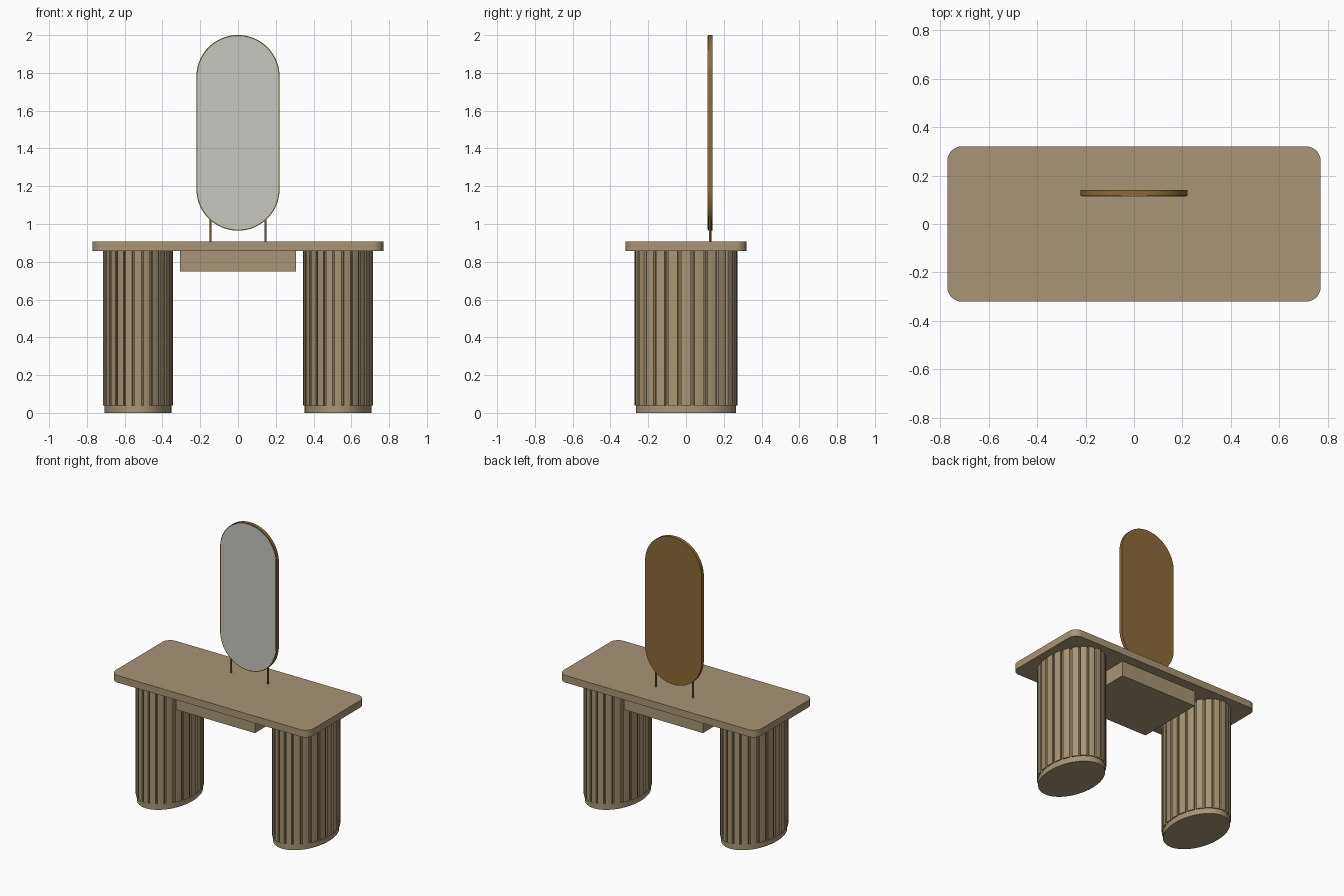
import bpy, bmesh
from math import cos, sin, pi, hypot

if "Cube" in bpy.data.objects:
    bpy.data.objects.remove(bpy.data.objects["Cube"], do_unlink=True)


def material(name, color):
    m = bpy.data.materials.new(name)
    m.diffuse_color = (*color, 1)
    m.use_nodes = True
    m.node_tree.nodes["Principled BSDF"].inputs["Base Color"].default_value = (*color, 1)
    return m


wood = material("light wood", (0.39, 0.30, 0.18))
groove = material("groove wood", (0.20, 0.15, 0.09))
bronze = material("bronze", (0.26, 0.147, 0.04))
glass = material("mirror grey", (0.57, 0.57, 0.53))


def prism(name, outline, low, high, mats, upright=False):
    """Extrude a flat outline along z, or along y when upright."""
    def place(p, h):
        return (p[0], h, p[1]) if upright else (p[0], p[1], h)
    bm = bmesh.new()
    bottom = [bm.verts.new(place(p, low)) for p in outline]
    top = [bm.verts.new(place(p, high)) for p in outline]
    bm.faces.new(bottom[::-1])
    bm.faces.new(top)
    n = len(outline)
    for i in range(n):
        j = (i + 1) % n
        bm.faces.new((bottom[i], bottom[j], top[j], top[i]))
    bmesh.ops.recalc_face_normals(bm, faces=bm.faces)
    mesh = bpy.data.meshes.new(name)
    bm.to_mesh(mesh)
    bm.free()
    for m in mats:
        mesh.materials.append(m)
    ob = bpy.data.objects.new(name, mesh)
    bpy.context.collection.objects.link(ob)
    return ob


def rounded(hx, hy, r, cy=0, steps=10):
    """Rectangle with round corners, given by half sizes."""
    pts = []
    for k, (sx, sy) in enumerate(((1, 1), (-1, 1), (-1, -1), (1, -1))):
        for s in range(steps + 1):
            a = (k + s / steps) * pi / 2
            pts.append((sx * (hx - r) + r * cos(a), cy + sy * (hy - r) + r * sin(a)))
    return pts


def smooth(ob):
    bpy.ops.object.select_all(action="DESELECT")
    ob.select_set(True)
    bpy.context.view_layer.objects.active = ob
    bpy.ops.object.shade_smooth_by_angle(angle=pi / 6)


# Table top and drawer box
smooth(prism("table_top", rounded(0.77, 0.32, 0.06), 0.857, 0.907, [wood]))
prism("drawer_box", [(-0.307, -0.25), (0.307, -0.25), (0.307, 0.25), (-0.307, 0.25)],
      0.748, 0.857, [wood])

# Oval pedestals with slats around a core
SLATS = 24
pitch = 2 * pi / SLATS
for side, x in (("right", -0.53), ("left", 0.53)):
    plinth = [(x + 0.178 * cos(i * pi / 32), 0.265 * sin(i * pi / 32)) for i in range(64)]
    smooth(prism(side + "_plinth", plinth, 0, 0.04, [wood]))
    ring = []
    for i in range(SLATS):
        for f, s in ((-0.37, 0.93), (-0.37, 1), (0, 1), (0.37, 1), (0.37, 0.93)):
            a = (i + f) * pitch
            ring.append((x + 0.186 * s * cos(a), 0.272 * s * sin(a)))
    pedestal = prism(side + "_pedestal", ring, 0.04, 0.857, [wood, groove])
    for p in pedestal.data.polygons:
        if abs(p.normal.z) < 0.5 and hypot((p.center.x - x) / 0.186, p.center.y / 0.272) < 0.94:
            p.material_index = 1

# Mirror with bronze back, thin rim and glass face
mid, half = 1.4825, 0.5175
smooth(prism("mirror_frame", rounded(0.22, half, 0.219, mid, 20), 0.116, 0.14, [bronze], True))
smooth(prism("mirror_glass", rounded(0.214, half - 0.006, 0.213, mid, 20), 0.114, 0.117,
             [glass], True))

# Mirror posts
for side, x in (("right", -0.145), ("left", 0.145)):
    post = [(x + 0.006 * cos(i * pi / 6), 0.128 + 0.006 * sin(i * pi / 6)) for i in range(12)]
    smooth(prism(side + "_mirror_post", post, 0.907, 1.05, [bronze]))
